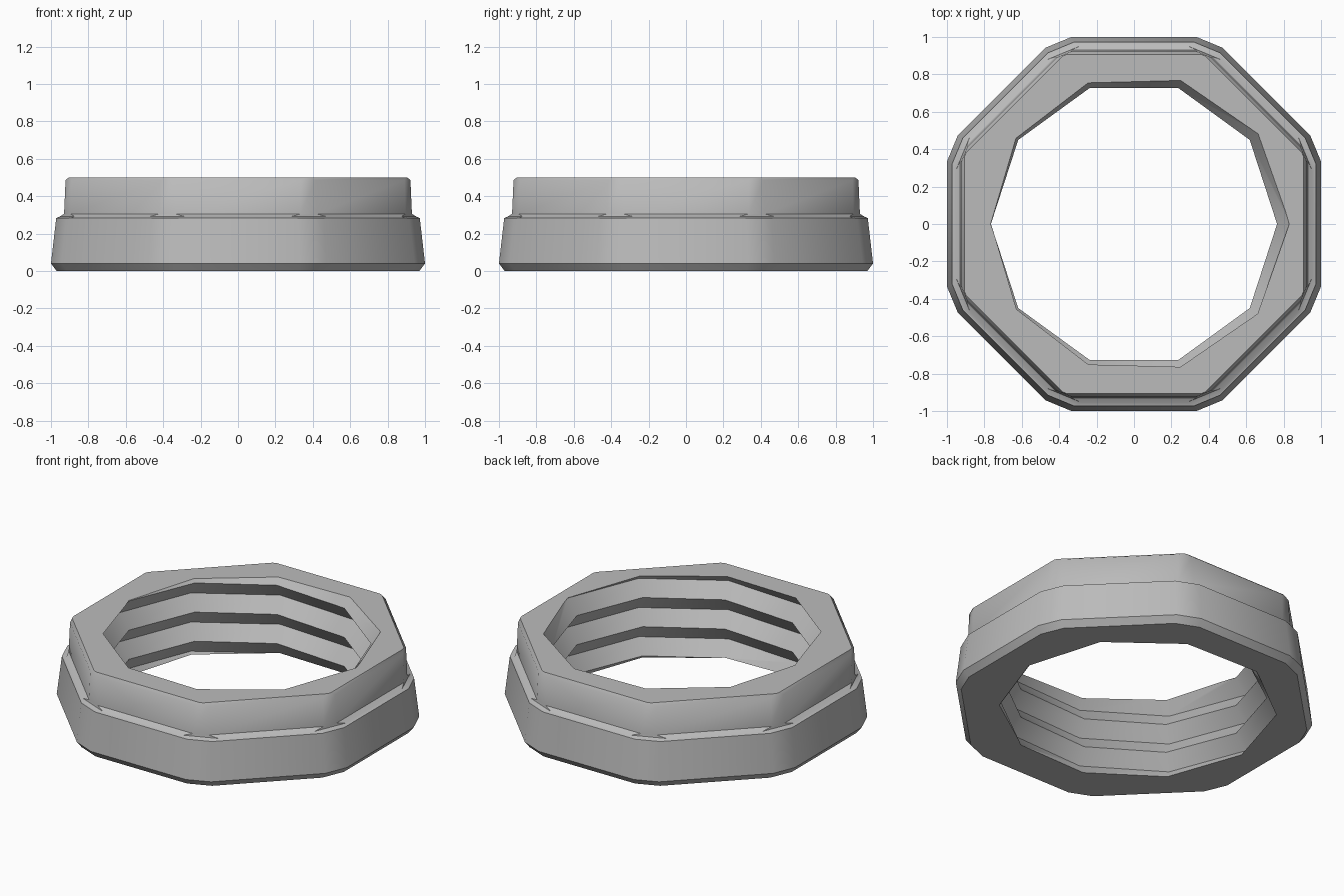
import bpy
import bmesh
import math

if "Cube" in bpy.data.objects:
    bpy.data.objects.remove(bpy.data.objects["Cube"], do_unlink=True)

HEIGHT = 0.5
PITCH = 0.185
CREST, ROOT = 0.765, 0.832
SIDES = 10

# Outer wall, bottom to top: flat distance, corner cut, height
OUTER = [
    (0.97, 0.08, 0.0),
    (1.0, 0.08, 0.04),
    (0.972, 0.08, 0.282),
    (0.955, 0.115, 0.29),
    (0.93, 0.05, 0.305),
    (0.922, 0.045, 0.485),
    (0.905, 0.012, HEIGHT),
]


def octagon_ring(bm, apothem, cut, z):
    """Octagon with its corners cut off."""
    half = apothem * math.tan(math.pi / 8) - cut
    ring = []
    for k in range(8):
        c, s = math.cos(k * math.pi / 4), math.sin(k * math.pi / 4)
        for t in (-half, half):
            ring.append(bm.verts.new((apothem * c - t * s, apothem * s + t * c, z)))
    return ring


def add_thread(bm):
    """Right-handed V thread, trimmed to the nut's height."""
    grid = {}
    levels = range(-10, 7)
    for i in range(SIDES):
        turn = i / SIDES
        a = turn * math.tau
        for j in levels:
            r = ROOT if j % 2 else CREST
            z = HEIGHT + PITCH * (turn - 185 / 360 + j / 2)
            grid[i, j] = bm.verts.new((r * math.cos(a), r * math.sin(a), z))
    for i in range(SIDES):
        # The last column joins the first, one full turn higher
        n, lift = (i + 1, 0) if i + 1 < SIDES else (0, 2)
        for j in levels:
            keys = [(i, j), (n, j + lift), (n, j + 1 + lift), (i, j + 1)]
            if all(k in grid for k in keys):
                bm.faces.new([grid[k] for k in keys])
    bmesh.ops.triangulate(bm, faces=bm.faces[:])
    for z, direction in ((0, -1), (HEIGHT, 1)):
        bmesh.ops.bisect_plane(bm, geom=bm.verts[:] + bm.edges[:] + bm.faces[:],
                               dist=1e-5, plane_co=(0, 0, z),
                               plane_no=(0, 0, direction), clear_outer=True)


bm = bmesh.new()
add_thread(bm)

# Outer octagonal wall
rings = [octagon_ring(bm, *row) for row in OUTER]
for low, high in zip(rings, rings[1:]):
    for i in range(len(low)):
        n = (i + 1) % len(low)
        bm.faces.new((low[i], low[n], high[n], high[i]))

# Flat bottom and top faces between the wall and the hole
for z in (0, HEIGHT):
    rim = [e for e in bm.edges if e.is_boundary
           and all(abs(v.co.z - z) < 1e-4 for v in e.verts)]
    bmesh.ops.triangle_fill(bm, edges=rim, use_beauty=True, normal=(0, 0, 1))
bmesh.ops.recalc_face_normals(bm, faces=bm.faces[:])

mesh = bpy.data.meshes.new("threaded_nut")
bm.to_mesh(mesh)
bm.free()
nut = bpy.data.objects.new("threaded_nut", mesh)
bpy.context.collection.objects.link(nut)

# Plain grey metal
grey = bpy.data.materials.new("grey")
grey.use_nodes = True
colour = (0.5, 0.5, 0.5, 1)
grey.diffuse_color = colour
grey.node_tree.nodes["Principled BSDF"].inputs["Base Color"].default_value = colour
mesh.materials.append(grey)

bpy.ops.object.select_all(action="DESELECT")
nut.select_set(True)
bpy.context.view_layer.objects.active = nut
bpy.ops.object.shade_smooth_by_angle(angle=math.radians(33))
